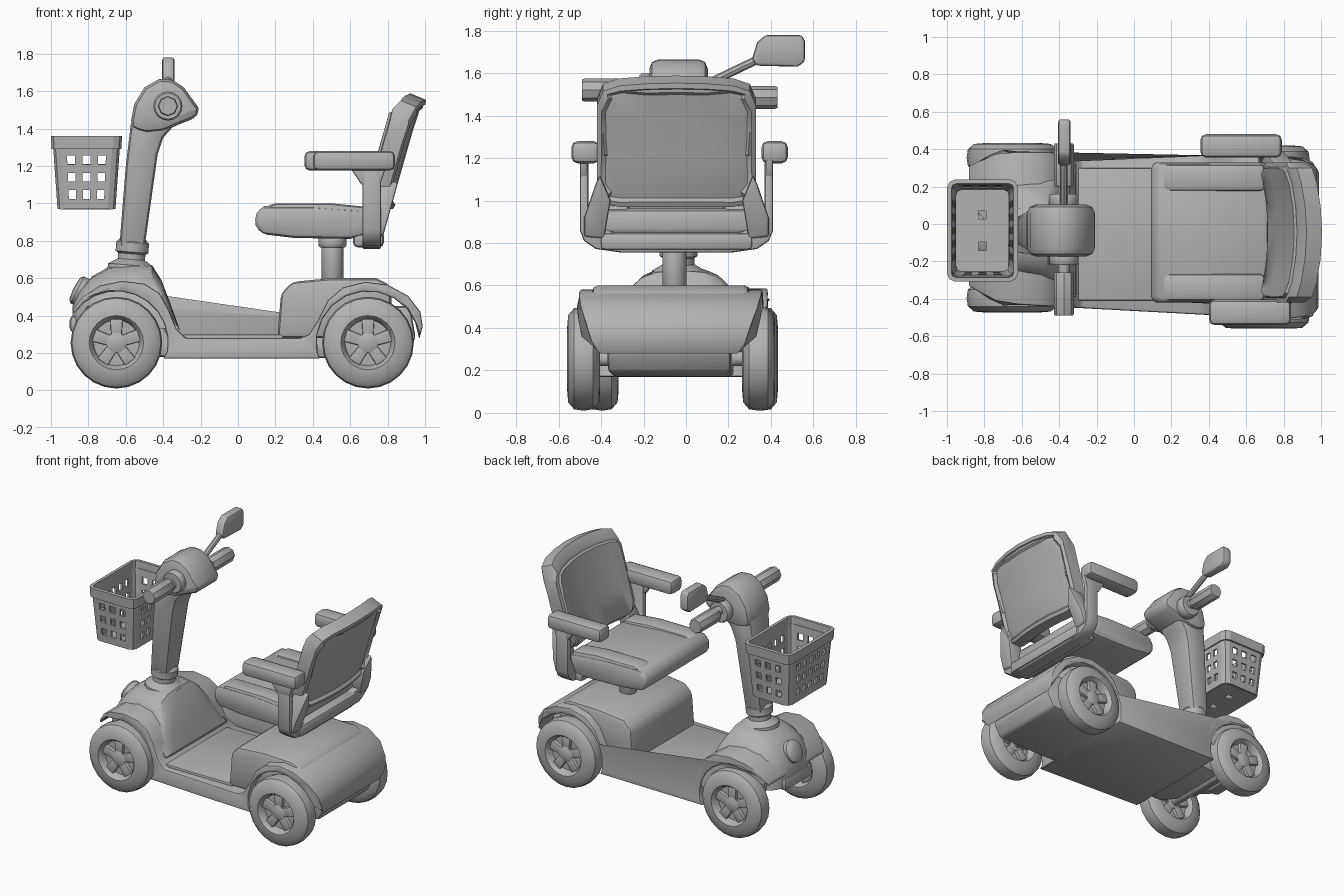
import bpy, bmesh
from math import sin, cos, pi, radians, copysign
from mathutils import Matrix, Vector

if "Cube" in bpy.data.objects:
    bpy.data.objects.remove(bpy.data.objects["Cube"], do_unlink=True)

GREY = (0.45, 0.45, 0.45, 1)
mat = bpy.data.materials.new("plain_grey")
mat.use_nodes = True
mat.diffuse_color = GREY
mat.node_tree.nodes["Principled BSDF"].inputs["Base Color"].default_value = GREY


def finish(name, bm, bevel=0.0, thick=0.0):
    """Round the hard edges, then turn the bmesh into a shaded object."""
    bmesh.ops.remove_doubles(bm, verts=bm.verts, dist=0.0005)
    bmesh.ops.recalc_face_normals(bm, faces=bm.faces)
    if bevel:
        hard = [e for e in bm.edges if len(e.link_faces) == 2
                and e.calc_face_angle() > radians(38)]
        bmesh.ops.bevel(bm, geom=hard, offset=bevel, segments=2, profile=0.5,
                        affect='EDGES', clamp_overlap=True)
    me = bpy.data.meshes.new(name)
    bm.to_mesh(me)
    bm.free()
    me.materials.append(mat)
    ob = bpy.data.objects.new(name, me)
    bpy.context.collection.objects.link(ob)
    if thick:
        mod = ob.modifiers.new("thickness", 'SOLIDIFY')
        mod.thickness, mod.offset = thick, 0
    else:
        bpy.ops.object.select_all(action='DESELECT')
        ob.select_set(True)
        bpy.context.view_layer.objects.active = ob
        bpy.ops.object.shade_smooth_by_angle(angle=radians(38))


def loft(name, rings, bevel=0.0, warp=None, edit=None):
    """Skin a row of equal point rings and cap both ends."""
    bm = bmesh.new()
    rows = [[bm.verts.new(warp(Vector(p)) if warp else p) for p in r] for r in rings]
    n = len(rows[0])
    for a, b in zip(rows, rows[1:]):
        for i in range(n):
            j = (i + 1) % n
            bm.faces.new((a[i], a[j], b[j], b[i]))
    bm.faces.new(rows[0])
    bm.faces.new(rows[-1])
    if edit:
        bmesh.ops.recalc_face_normals(bm, faces=bm.faces)
        edit(bm)
    finish(name, bm, bevel)


def prism(name, pts, a, b, bevel=0.0, axis='y', warp=None):
    """Extrude a side outline along y, or a rear outline along x."""
    def place(t):
        return [(p, t, q) if axis == 'y' else (t, p, q) for p, q in pts]
    loft(name, [place(a), place(b)], bevel, warp)


def box(name, x0, x1, y0, y1, z0, z1, bevel=0.02):
    prism(name, [(x0, z0), (x1, z0), (x1, z1), (x0, z1)], y0, y1, bevel)


def lathe(name, profile, centre, axis=(0, 0, 1), n=20):
    """Turn (radius, height) points round an axis."""
    m = Matrix.Translation(centre) @ Vector(axis).to_track_quat('Z', 'Y').to_matrix().to_4x4()
    loft(name, [[m @ Vector((r * cos(2 * pi * i / n), r * sin(2 * pi * i / n), h))
                 for i in range(n)] for r, h in profile])


def tube(name, a, b, r, n=12):
    d = Vector(b) - Vector(a)
    lathe(name, [(r * .9, 0), (r, .01), (r, d.length - .01), (r * .9, d.length)], a, d, n)


def skew(v):
    """The body widens a little and drifts sideways toward the tail."""
    return Vector((v.x, v.y * (1 + .04 * v.x) - .045 - .037 * v.x, v.z))


def round_ends(v):
    """Pull in the tips of the fenders and the lower tail."""
    tip = max(0, v.x - .88) * 1.1 + max(0, -.72 - v.x) * 1.3
    tuck = max(0, .36 - v.z) * 1.8 if v.x > .9 else 0
    return skew(Vector((v.x, v.y * (1 - tip - tuck), v.z)))


# Body shell with fenders and wheel arches
FRONT, REAR, AXLE = -.65, .695, .255


def arch(cx, a0, a1, r=.275, n=10):
    angles = [radians(a0 + (a1 - a0) * i / n) for i in range(n + 1)]
    return [(cx + r * cos(a), AXLE + r * sin(a)) for a in angles]


shell = [(-.40, .17), (.44, .17)] + arch(REAR, 190, 4)
shell += [(.988, .34), (.975, .42), (.91, .505), (.8, .565), (.68, .58), (.56, .55), (.48, .48),
          (.43, .38), (.38, .30), (.33, .28), (-.28, .28), (-.33, .33), (-.37, .43),
          (-.42, .52), (-.5, .57), (-.62, .585), (-.74, .56), (-.83, .50), (-.885, .43)]
shell += arch(FRONT, 146, -10)
prism("body_shell", shell, -.42, .42, .028, warp=round_ends)
prism("chassis", [(-.8, .32), (-.5, .18), (.5, .172), (.9, .19), (.95, .28), (.92, .45), (.5, .45),
                  (.4, .26), (-.36, .26), (-.45, .45), (-.82, .45)], -.28, .28, .02, warp=skew)
box("floor_mat", -.30, .24, -.41, .30, .27, .298, .008)
prism("battery_cover", [(.21, .28), (.23, .52), (.29, .58), (.5, .60), (.74, .60), (.82, .56),
                        (.82, .4), (.5, .28)], -.36, .36, .03, warp=skew)


# Front hood, lamp and bumper
def dome(x, hw, zb, zt, n=12):
    pts = []
    for i in range(n + 1):
        a = pi * i / n
        c, s = cos(a), max(sin(a), 0)
        pts.append((x, copysign(abs(c) ** .7, c) * hw, zb + (zt - zb) * s ** .75))
    return pts


loft("front_hood", [dome(x, hw, .33, zt) for x, hw, zt in (
    (-.885, .14, .45), (-.85, .21, .53), (-.78, .27, .61), (-.69, .29, .66), (-.57, .29, .685),
    (-.46, .30, .67), (-.41, .33, .59), (-.36, .35, .46), (-.31, .36, .32))], warp=skew)
lathe("head_lamp", [(.08, -.05), (.08, .005), (.065, .02), (.02, .026)], (-.855, -.02, .535),
      (-1, 0, .5), 16)
box("front_bumper", -.9, -.8, -.18, .14, .31, .40, .025)

# Wheels with five spokes, and axles
HALF = [(.245, 0), (.238, .045), (.205, .073), (.145, .078), (.132, .062), (.122, .025), (.01, .025)]
tyre = [(r, -h) for r, h in reversed(HALF)] + HALF[1:]
for end, cx, offset, reach in (("front", FRONT, -.02, .375), ("rear", REAR, -.07, .412)):
    for side, s in (("left", 1), ("right", -1)):
        c = Vector((cx, offset + s * reach, AXLE))
        name = end + "_" + side
        lathe(name + "_wheel", tyre, c, (0, 1, 0), 24)
        lathe(name + "_hub", [(.03, -.06), (.055, -.05), (.055, .05), (.03, .06)], c, (0, 1, 0), 10)
        for k in range(5):
            turn = Matrix.Translation(c) @ Matrix.Rotation(2 * pi * k / 5, 4, 'Y')
            prism(name + "_spoke", [(-.028, .03), (.028, .03), (.034, .127), (-.034, .127)],
                  -.05, .05, .006, warp=lambda v: turn @ v)
    tube(end + "_axle", (cx, offset - reach, AXLE), (cx, offset + reach, AXLE), .035)

# Steering column and head
MID = -.035
lathe("column_collar", [(.13, -.04), (.125, .03), (.075, .06), (.075, .09), (.09, .10), (.09, .15),
                        (.07, .17)], (-.575, MID, .64), (.08, 0, 1), 14)
prism("steering_column", [(-.635, .76), (-.50, .76), (-.43, 1.26), (-.40, 1.35), (-.33, 1.43),
                          (-.45, 1.56), (-.57, 1.45), (-.60, 1.2)], -.08, .08, .03,
      warp=lambda v: Vector((v.x, MID + v.y * (1 + .9 * max(0, v.z - .95)), v.z)))
prism("steering_head", [(-.58, 1.40), (-.49, 1.375), (-.40, 1.385), (-.32, 1.42), (-.205, 1.465),
                        (-.21, 1.51), (-.29, 1.62), (-.35, 1.66), (-.42, 1.665), (-.50, 1.62),
                        (-.555, 1.53)], MID - .138, MID + .138, .045)

# Handlebar and grips
BAR = -.375
tube("handlebar", (BAR, -.44, 1.515), (BAR, .38, 1.49), .032)
for side, y0, y1, y2, y3, z in (("right", -.22, -.15, -.49, -.26, 1.52),
                                ("left", .09, .16, .20, .43, 1.485)):
    tube(side + "_bar_flange", (BAR, y0, z), (BAR, y1, z), .078, 16)
    tube(side + "_grip", (BAR, y2, z), (BAR, y3, z), .054, 8)

# Mirror on its stalk
tube("mirror_stalk", (BAR, .08, 1.54), (BAR, .37, 1.68), .02, 8)
prism("mirror", [(.31, 1.665), (.335, 1.745), (.375, 1.78), (.545, 1.78), (.56, 1.75),
                 (.56, 1.655), (.525, 1.63), (.335, 1.635)], -.405, -.34, .014, 'x')


# Basket: tapered pierced walls, rim and floor
def cuts(n, size, margin):
    mids = [margin + (1 - 2 * margin) * (i + .5) / n for i in range(n)]
    return [0] + [m + d for m in mids for d in (-size / 2, size / 2)] + [1]


def panel(bm, quad, us, vs):
    a, b, c, d = map(Vector, quad)
    for i, (u0, u1) in enumerate(zip(us, us[1:])):
        for j, (v0, v1) in enumerate(zip(vs, vs[1:])):
            if i % 2 and j % 2:
                continue
            bm.faces.new([bm.verts.new(a.lerp(b, u).lerp(d.lerp(c, u), v))
                          for u, v in ((u0, v0), (u1, v0), (u1, v1), (u0, v1))])


def rect(hx, hy, z):
    return [(-.81 + sx * hx, MID + sy * hy, z) for sx, sy in ((-1, -1), (1, -1), (1, 1), (-1, 1))]


def walls(name, low, high, thick, holes):
    bm = bmesh.new()
    for k in range(4):
        j = (k + 1) % 4
        n = 3 if k % 2 == 0 else 5
        us = cuts(n, .38 / n, .13) if holes else [0, 1]
        vs = cuts(3, .14, .09) if holes else [0, 1]
        panel(bm, (low[k], low[j], high[j], high[k]), us, vs)
    finish(name, bm, .035, thick)


walls("basket_walls", rect(.148, .225, .97), rect(.172, .25, 1.31), .014, True)
walls("basket_rim", rect(.175, .258, 1.29), rect(.178, .262, 1.36), .024, False)
bm = bmesh.new()
panel(bm, rect(.14, .22, .975), cuts(1, .16, .2), cuts(2, .1, .12))
finish("basket_floor", bm, 0, .014)

# Seat post and cushion
tube("seat_post", (.505, -.055, .58), (.505, -.055, .83), .058, 14)
tube("seat_post_collar", (.505, -.055, .765), (.505, -.055, .82), .075, 14)
SEAT = -.045
prism("seat_cushion", [(.09, .88), (.095, .95), (.14, .985), (.4, .985), (.72, .96), (.72, .84),
                       (.6, .81), (.3, .815), (.13, .835)], SEAT - .375, SEAT + .375, .045)
for side, s in (("left", 1), ("right", -1)):
    ys = sorted((SEAT + s * .22, SEAT + s * .365))
    prism(side + "_seat_bolster", [(.12, .9), (.14, .98), (.2, 1.0), (.5, 1.0), (.7, .98), (.7, .9)],
          *ys, .025)


# Curved backrest with a sunken rear panel and a raised pad
def back_ring(t, top, low):
    wing = .05 * (t / .375) ** 2
    thin = .012 if abs(t) > .36 else 0
    heights = [low + (top - low) * k for k in (0, .06, .35, .65, .92, 1)]
    pinch = [.03, 0, 0, 0, 0, .03]
    drop = [0, 0, 0, 0, .02, .035]
    lean = [.725 + .285 * (z - 1) - wing for z in heights]
    face = [(x + p + thin, SEAT + t, z) for x, p, z in zip(lean, pinch, heights)]
    rear = [(x + .122 - p * .3 - thin, SEAT + t, z - d)
            for x, p, d, z in zip(lean, pinch, drop, heights)]
    return face + rear[::-1]


def back_panels(bm):
    for s, depth in ((1, -.022), (-1, .012)):
        faces = [f for f in bm.faces if f.normal.x * s > .8]
        bmesh.ops.inset_region(bm, faces=faces, thickness=.025, depth=0)
        bmesh.ops.inset_region(bm, faces=faces, thickness=.012, depth=depth)


half = [(.375, 1.48, 1.04), (.345, 1.55, .99), (.27, 1.575, .97), (.14, 1.585, .97)]
spans = [(-t, a, b) for t, a, b in half] + [(0, 1.588, .97)] + half[::-1]
loft("backrest", [back_ring(*s) for s in spans], edit=back_panels)

# Seat cradle, backrest struts and armrests
cradle = [(.455, 1.19), (.455, .86), (.435, .81), (.38, .772), (.26, .755)]
inner = [(.28, .85), (.37, .87), (.415, .95), (.415, 1.19)]
outline = cradle + [(-y, z) for y, z in cradle[::-1]] + [(-y, z) for y, z in inner[::-1]] + inner
prism("seat_cradle", [(y + SEAT, z) for y, z in outline], .665, .765, .012, 'x')
box("cradle_foot", .615, .78, SEAT - .36, SEAT + .36, .765, .85, .025)
for side, s in (("left", 1), ("right", -1)):
    prism(side + "_backrest_strut", [(SEAT + s * y, z) for y, z in (
        (.31, 1.0), (.36, 1.12), (.38, 1.08), (.435, .92), (.435, .83), (.34, .82))], .715, .825, .012, 'x',
          warp=lambda v: Vector((v.x + .28 * (v.z - 1), v.y, v.z)))
    prism(side + "_armrest_bracket", [(.66, 1.1), (.76, 1.1), (.79, 1.19), (.6, 1.19)],
          *sorted((SEAT + s * .42, SEAT + s * .455)), .008)
box("left_armrest", .355, .79, .355, .48, 1.175, 1.28, .03)
box("right_armrest", .40, .84, -.54, -.405, 1.175, 1.28, .03)
